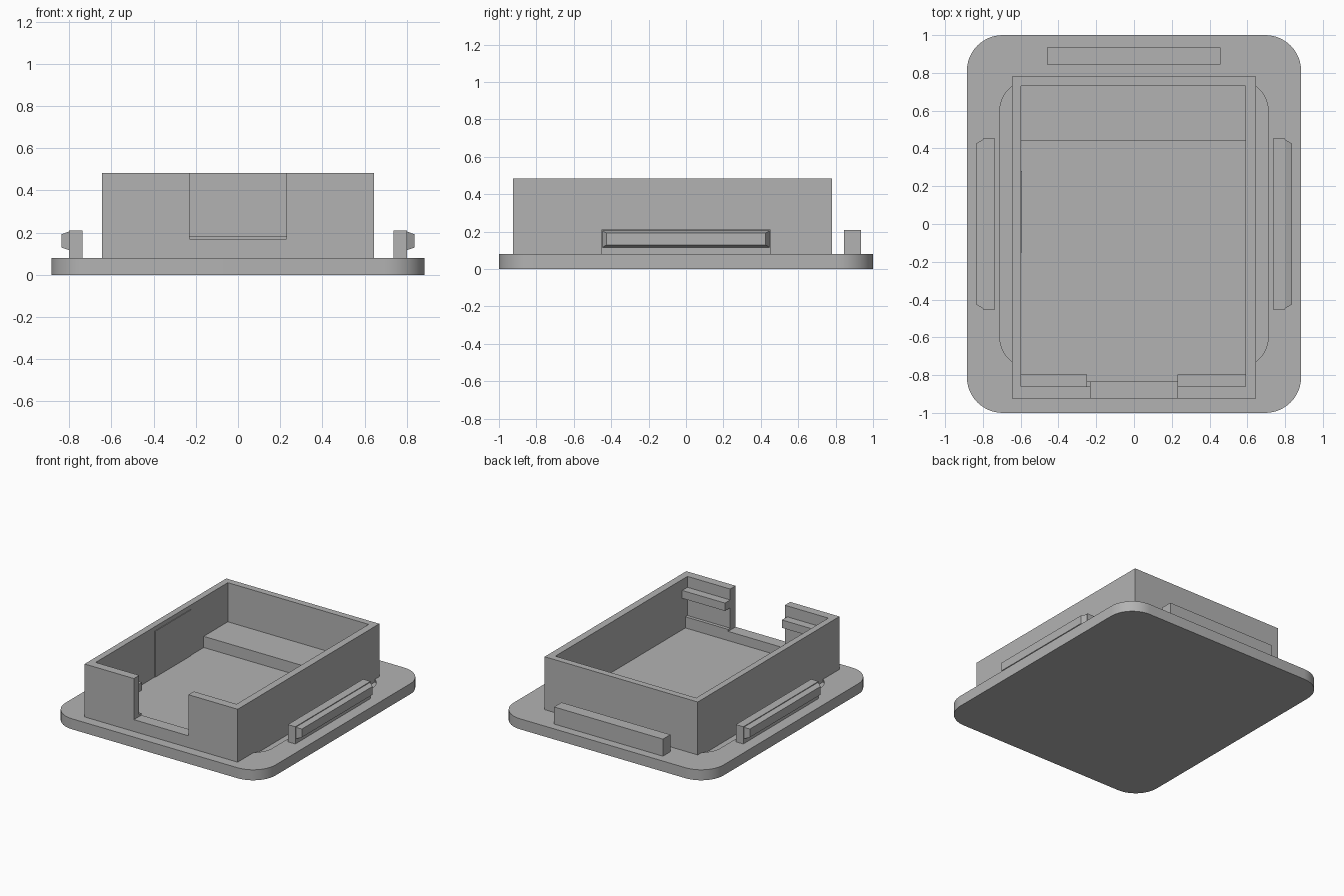
import bpy, bmesh, math
from mathutils import Vector

cube = bpy.data.objects.get("Cube")
if cube:
    bpy.data.objects.remove(cube, do_unlink=True)

grey = bpy.data.materials.new("plain grey")
grey.use_nodes = True
COLOUR = (0.45, 0.45, 0.45, 1)
grey.diffuse_color = COLOUR
grey.node_tree.nodes["Principled BSDF"].inputs["Base Color"].default_value = COLOUR


def finish(name, bm):
    bmesh.ops.recalc_face_normals(bm, faces=bm.faces)
    mesh = bpy.data.meshes.new(name)
    bm.to_mesh(mesh)
    bm.free()
    obj = bpy.data.objects.new(name, mesh)
    bpy.context.collection.objects.link(obj)
    mesh.materials.append(grey)
    return obj


def box(name, x, y, z):
    """Box given by its (min, max) range on each axis."""
    bm = bmesh.new()
    bmesh.ops.create_cube(bm, size=1)
    for v in bm.verts:
        v.co = Vector([(r[0] + r[1]) / 2 + c * (r[1] - r[0])
                       for r, c in zip((x, y, z), v.co)])
    return finish(name, bm)


def rounded_slab(name, hx, hy, radius, z0, z1, steps=12):
    """Upright prism with a rounded rectangular outline."""
    bm = bmesh.new()
    ring = []
    for q, (sx, sy) in enumerate([(1, 1), (-1, 1), (-1, -1), (1, -1)]):
        for i in range(steps + 1):
            a = math.pi / 2 * (q + i / steps)
            ring.append(bm.verts.new((sx * (hx - radius) + radius * math.cos(a),
                                      sy * (hy - radius) + radius * math.sin(a), z0)))
    face = bm.faces.new(ring)
    top = bmesh.ops.extrude_face_region(bm, geom=[face])["geom"]
    bmesh.ops.translate(bm, vec=(0, 0, z1 - z0),
                        verts=[g for g in top if isinstance(g, bmesh.types.BMVert)])
    return finish(name, bm)


def select_only(obj):
    bpy.ops.object.select_all(action='DESELECT')
    obj.select_set(True)
    bpy.context.view_layer.objects.active = obj


def cut(obj, cutter):
    mod = obj.modifiers.new("cut", 'BOOLEAN')
    mod.operation = 'DIFFERENCE'
    mod.solver = 'EXACT'
    mod.object = cutter
    select_only(obj)
    bpy.ops.object.modifier_apply(modifier=mod.name)
    bpy.data.objects.remove(cutter, do_unlink=True)


# Base plate with a shallow rounded groove around the tray
plate = rounded_slab("base_plate", 0.885, 1.0, 0.19, 0, 0.08)
cut(plate, rounded_slab("groove_cutter", 0.71, 0.76, 0.16, 0.06, 0.2))
select_only(plate)
bpy.ops.object.shade_smooth_by_angle(angle=math.radians(30))

# Open tray: upper cavity, lower floor pocket, front opening
tray = box("tray", (-0.645, 0.645), (-0.925, 0.78), (0.05, 0.483))
cut(tray, box("cavity_cutter", (-0.597, 0.59), (-0.86, 0.73), (0.185, 0.7)))
cut(tray, box("pocket_cutter", (-0.597, 0.59), (-0.835, 0.44), (0.1, 0.3)))
cut(tray, box("opening_cutter", (-0.23, 0.23), (-1.1, -0.8), (0.17, 0.7)))

# Thin raised panel on the inner right wall
box("wall_panel", (-0.6, -0.592), (-0.15, 0.28), (0.1, 0.45))

# Retaining bars behind the front wall
box("right_retaining_bar", (-0.6, -0.25), (-0.865, -0.797), (0.34, 0.4))
box("left_retaining_bar", (0.23, 0.595), (-0.865, -0.797), (0.34, 0.4))

# Tab standing on the back of the plate
box("back_tab", (-0.46, 0.457), (0.845, 0.935), (0.07, 0.21))

# Side clips: upright rail with a tapered latch on its outer face
for side, s in (("left", 1), ("right", -1)):
    box(side + "_clip_rail", sorted((s * 0.737, s * 0.8)), (-0.453, 0.453), (0.07, 0.211))
    latch = box(side + "_clip_latch", sorted((s * 0.79, s * 0.836)),
                (-0.453, 0.453), (0.113, 0.209))
    for v in latch.data.vertices:
        if abs(v.co.x) > 0.82:
            v.co.y *= 0.94
            v.co.z = 0.161 + (v.co.z - 0.161) * 0.66
